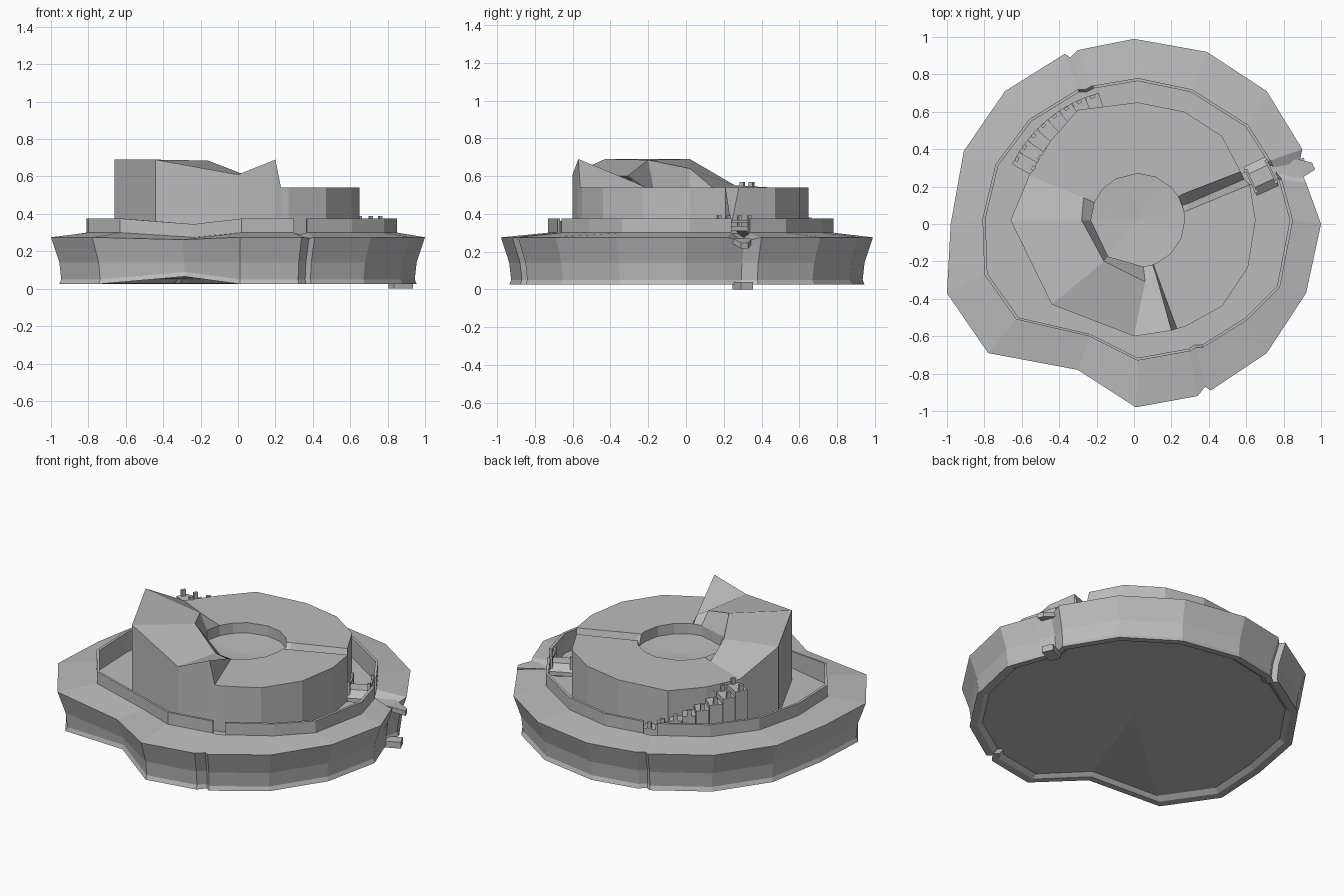
import bpy, bmesh, math
from mathutils import Vector, Matrix

default_cube = bpy.data.objects.get("Cube")
if default_cube:
    bpy.data.objects.remove(default_cube, do_unlink=True)

# One plain stone colour for the whole fortress
stone = bpy.data.materials.new("stone_grey")
stone.use_nodes = True
STONE_COLOUR = (0.5, 0.5, 0.5, 1)
stone.diffuse_color = STONE_COLOUR
stone.node_tree.nodes["Principled BSDF"].inputs["Base Color"].default_value = STONE_COLOUR


def finish(name, bm):
    """Weld, orient the faces and turn a bmesh into a named object."""
    bmesh.ops.remove_doubles(bm, verts=bm.verts, dist=0.0005)
    bmesh.ops.recalc_face_normals(bm, faces=bm.faces)
    mesh = bpy.data.meshes.new(name)
    bm.to_mesh(mesh)
    bm.free()
    mesh.materials.append(stone)
    obj = bpy.data.objects.new(name, mesh)
    bpy.context.collection.objects.link(obj)
    return obj


def loft(name, sections, around=False, tube=False):
    """Skin neighbouring sections; around joins last to first, tube closes each section."""
    bm = bmesh.new()
    rows = [[bm.verts.new(point) for point in section] for section in sections]
    count = len(rows[0])
    pairs = list(zip(rows, rows[1:]))
    if around:
        pairs.append((rows[-1], rows[0]))
    for a, b in pairs:
        for k in range(count if tube else count - 1):
            m = (k + 1) % count
            bm.faces.new((a[k], a[m], b[m], b[k]))
    if tube and not around:
        bm.faces.new(rows[0])
        bm.faces.new(rows[-1])
    return finish(name, bm)


def add_box(bm, centre, size, turn):
    """Add a box turned about the vertical axis."""
    matrix = (Matrix.Translation(centre) @ Matrix.Rotation(turn, 4, "Z")
              @ Matrix.Diagonal((*size, 1)))
    bmesh.ops.create_cube(bm, size=1, matrix=matrix)


# Plan stations: cliff edge x, y, rampart x, y, kind
PLAN = [
    (0, .99, .02, .78, "wall"),
    (-.3, .93, -.22, .74, "wall"),
    (-.34, .89, -.26, .72, "notch"),
    (-.37, .91, -.3, .72, "wall"),
    (-.69, .71, -.56, .56, "wall"),
    (-.91, .39, -.74, .32, "wall"),
    (-.98, 0, -.81, .03, "wall"),
    (-1, -.37, -.8, -.27, "wall"),
    (-.78, -.69, -.63, -.51, "wall"),
    (-.3, -.78, -.24, -.6, "dent"),
    (.01, -.98, .02, -.73, "wall"),
    (.34, -.92, .3, -.68, "wall"),
    (.38, -.87, .33, -.66, "notch"),
    (.41, -.89, .37, -.66, "wall"),
    (.71, -.69, .61, -.51, "wall"),
    (.92, -.37, .78, -.34, "wall"),
    (1, 0, .85, .02, "wall"),
    (.92, .22, .79, .24, "wall"),
    (.88, .31, .75, .29, "stream"),
    (.9, .4, .73, .34, "wall"),
    (.71, .71, .61, .53, "wall"),
    (.39, .92, .31, .72, "wall"),
]
FLOOR = 0.25

# Rocky base: hollow underside, flared foot, overhanging rim and sunken courtyard
base_sections = []
for ex, ey, wx, wy, kind in PLAN:
    lift = 0.04 if kind == "dent" else 0
    dip = {"dent": 0.025, "stream": 0.04, "notch": 0.01}.get(kind, 0)
    skirt = [(0, .06), (.88, .05), (.91, .028), (.955, .025), (.945, .05), (.955, .14)]
    section = [(ex * s, ey * s, z + (lift if 0 < s and z < .1 else 0)) for s, z in skirt]
    section += [(ex, ey, .275 - dip / 2), (wx, wy, .3 - dip),
                (wx * .98, wy * .98, FLOOR), (0, 0, FLOOR)]
    base_sections.append(section)
loft("rock_base", base_sections, around=True)

# Thin rampart, broken at the two notches and at the stream gate
runs, run = [], []
first_gap = next(i for i, p in enumerate(PLAN) if p[4] == "notch")
for station in PLAN[first_gap:] + PLAN[:first_gap + 1]:
    if station[4] in ("notch", "stream"):
        if run:
            runs.append(run)
        run = []
    else:
        run.append(station)
for number, run in enumerate(runs, 1):
    sections = []
    for _, _, x, y, kind in run:
        top = .345 if kind == "dent" else .375
        sections.append([(x, y, FLOOR), (x, y, top),
                         (x * .98, y * .98, top), (x * .98, y * .98, FLOOR)])
    loft(f"rampart_{number}", sections, tube=True)

# Keep: level ring, plus a raised crest and a stream cut given with their own edges
LOW, PIT_RADIUS = 0.54, 0.25
PIT = Vector((.02, .02))
KEEP = [
    ((.59, .24, .34), (.29, .11, .48)),
    ((.57, .28), (.26, .16)),
    ((.47, .47), None),
    ((.27, .6), None),
    ((.02, .65), None),
    ((-.3, .61), None),
    ((-.45, .44), None),
    ((-.56, .26, .55), (-.27, .14)),
    ((-.66, .02, .69), (-.28, .02, .64)),
    ((-.44, -.43, .69), (-.16, -.2, .685)),
    ((0, -.6, .61), (.06, -.31, .6)),
    ((.2, -.57, .69), (.12, -.28, .57)),
    ((.23, -.56), (.125, -.275)),
    ((.27, -.55), None),
    ((.47, -.44), None),
    ((.61, -.23), None),
    ((.65, .02), None),
    ((.62, .21), (.28, .07)),
]


def at_height(point):
    return Vector((point[0], point[1], point[2] if len(point) > 2 else LOW))


keep_sections = []
for outer, inner in KEEP:
    out = at_height(outer)
    heading = (Vector((inner or outer)[:2]) - PIT).normalized()
    rim = PIT + heading * PIT_RADIUS
    lip = at_height(inner) if inner else at_height(PIT + heading * PIT_RADIUS * 1.04)
    keep_sections.append([(out.x, out.y, .24), out, lip, (*rim, min(lip.z, LOW)),
                          (*rim, .475), (*PIT, .46)])
loft("keep", keep_sections, around=True)

# Stairs climbing the back wall of the keep, with little posts on both sides
bm = bmesh.new()
STEPS = 8
for i in range(STEPS):
    t = i / (STEPS - 1)
    angle = math.radians(108 + 43 * t)
    top = .31 + .22 * t
    direction = Vector((math.cos(angle), math.sin(angle), 0))
    mid = direction * .665
    add_box(bm, (mid.x, mid.y, (top + FLOOR) / 2), (.12, .075, top - FLOOR), angle)
    for radius in (.615, .715):
        post = direction * radius
        add_box(bm, (post.x, post.y, top + .018), (.018, .025, .04), angle)
finish("stairs", bm)

# Bridge at the gate: arched deck, side rails and corner posts
turn = math.radians(25)
along = Vector((math.cos(turn), math.sin(turn), 0))
across = Vector((-along.y, along.x, 0))
centre = Vector((.68, .255, 0))
deck = []
for offset, height in ((-.085, .3), (-.04, .335), (.04, .335), (.085, .3)):
    p = centre + across * offset
    a, b = p - along * .065, p + along * .065
    deck.append([(a.x, a.y, height), (b.x, b.y, height),
                 (b.x, b.y, height - .025), (a.x, a.y, height - .025)])
loft("bridge_deck", deck, tube=True)
bm = bmesh.new()
for side in (-1, 1):
    rail = centre + along * (side * .06)
    add_box(bm, (rail.x, rail.y, .36), (.012, .13, .012), turn)
    for end in (-1, 1):
        post = rail + across * (end * .06)
        add_box(bm, (post.x, post.y, .345), (.018, .018, .09), turn)
finish("bridge_rails", bm)

# Stream: bed below the bridge, spout over the cliff and splash foot on the ground
stream = []
for x, y, z, half in ((.57, .235, .3, .035), (.76, .28, .27, .04),
                      (.88, .3, .27, .055), (.96, .31, .245, .02)):
    a = Vector((x, y, z)) - across * half
    b = Vector((x, y, z)) + across * half
    stream.append([a, b, (b.x, b.y, z - .03), (a.x, a.y, z - .03)])
loft("stream", stream, tube=True)
bm = bmesh.new()
add_box(bm, (.87, .3, .02), (.11, .07, .04), turn)
finish("splash_foot", bm)
